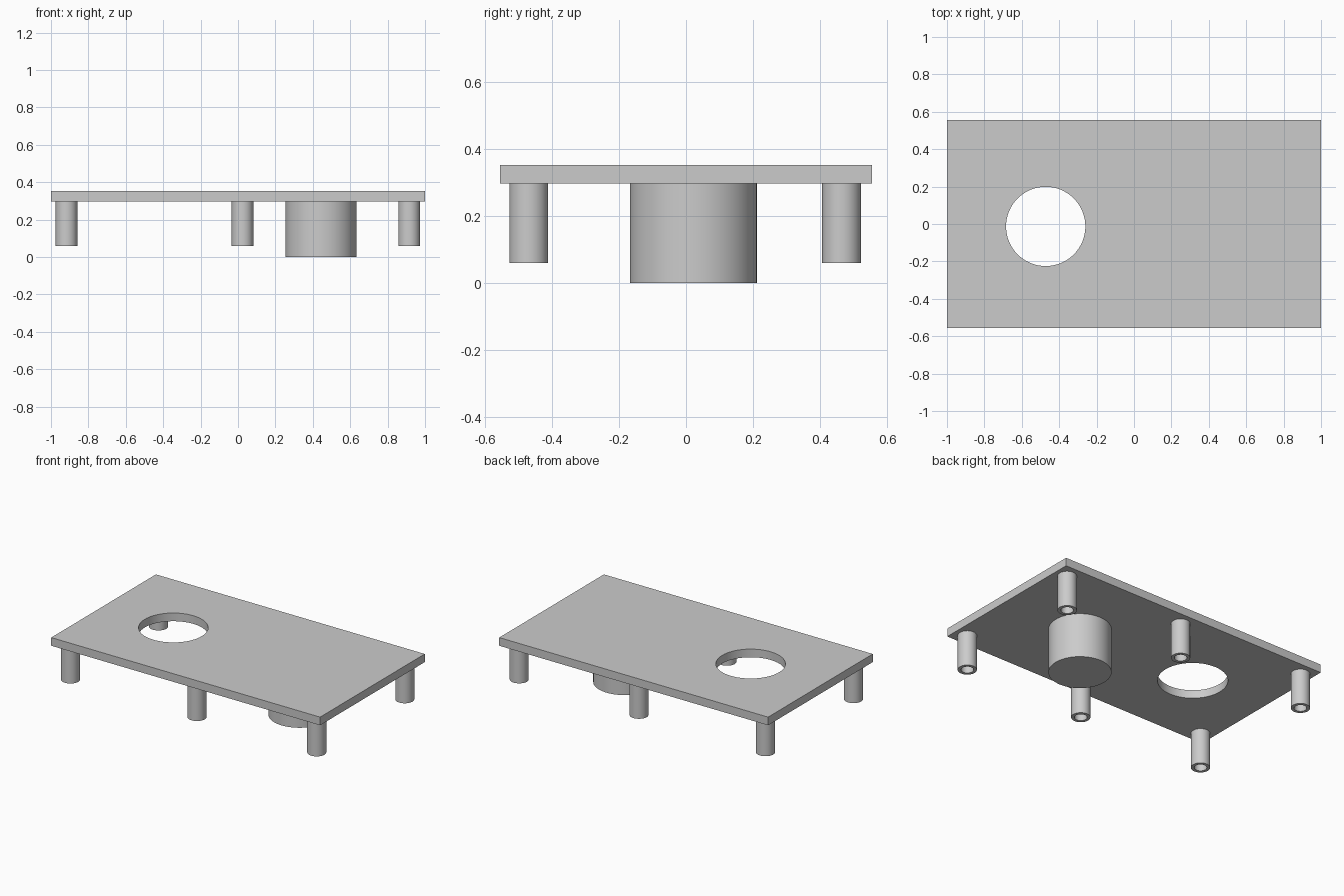
import bpy
import bmesh
import math
from mathutils import Vector

cube = bpy.data.objects.get("Cube")
if cube:
    bpy.data.objects.remove(cube, do_unlink=True)

PLATE_BOTTOM, PLATE_TOP = 0.298, 0.353
LEG_BOTTOM = 0.06

# One plain grey for everything
grey = bpy.data.materials.new("plain_grey")
grey.use_nodes = True
colour = (0.6, 0.6, 0.6, 1)
grey.diffuse_color = colour
grey.node_tree.nodes["Principled BSDF"].inputs["Base Color"].default_value = colour


def finish(obj, name):
    """Name the part, colour it and smooth its round sides."""
    obj.name = obj.data.name = name
    obj.data.materials.clear()
    obj.data.materials.append(grey)
    bpy.ops.object.select_all(action="DESELECT")
    obj.select_set(True)
    bpy.context.view_layer.objects.active = obj
    bpy.ops.object.shade_smooth_by_angle(angle=math.radians(30))
    return obj


def cylinder(x, y, radius, bottom, top):
    bpy.ops.mesh.primitive_cylinder_add(
        vertices=64, radius=radius, depth=top - bottom,
        location=(x, y, (bottom + top) / 2))
    return bpy.context.object


def tube(name, x, y, outer, inner, bottom, top):
    """Spin a closed rectangular profile into a hollow leg."""
    bm = bmesh.new()
    profile = [(inner, bottom), (outer, bottom), (outer, top), (inner, top)]
    verts = [bm.verts.new((r, 0, z)) for r, z in profile]
    edges = [bm.edges.new((verts[i], verts[i - 1])) for i in range(len(verts))]
    bmesh.ops.spin(bm, geom=verts + edges, cent=Vector(), axis=(0, 0, 1),
                   angle=math.tau, steps=48, use_duplicate=False)
    bmesh.ops.remove_doubles(bm, verts=bm.verts, dist=0.0001)
    bmesh.ops.recalc_face_normals(bm, faces=bm.faces)
    mesh = bpy.data.meshes.new(name)
    bm.to_mesh(mesh)
    bm.free()
    obj = bpy.data.objects.new(name, mesh)
    obj.location = (x, y, 0)
    bpy.context.collection.objects.link(obj)
    return finish(obj, name)


# Flat plate with a round opening
bpy.ops.mesh.primitive_cube_add(
    size=1, location=(0, 0, (PLATE_BOTTOM + PLATE_TOP) / 2))
plate = bpy.context.object
plate.scale = (2, 1.112, PLATE_TOP - PLATE_BOTTOM)
bpy.ops.object.transform_apply(location=False, rotation=False, scale=True)
cutter = cylinder(-0.472, -0.013, 0.212, PLATE_BOTTOM - 0.1, PLATE_TOP + 0.1)
cutter.hide_render = True
cut = plate.modifiers.new("round_opening", "BOOLEAN")
cut.operation = "DIFFERENCE"
cut.solver = "EXACT"
cut.object = cutter
bpy.context.view_layer.objects.active = plate
bpy.ops.object.modifier_apply(modifier=cut.name)
bpy.data.objects.remove(cutter, do_unlink=True)
finish(plate, "plate")

# Solid drum hanging under the plate
finish(cylinder(0.443, 0.022, 0.19, 0, PLATE_BOTTOM), "drum")

# Six hollow legs in two rows
for side, x in (("right", -0.917), ("middle", 0.024), ("left", 0.915)):
    for row, y in (("front", -0.47), ("back", 0.465)):
        tube(f"{row}_{side}_leg", x, y, 0.058, 0.038, LEG_BOTTOM, PLATE_BOTTOM)
